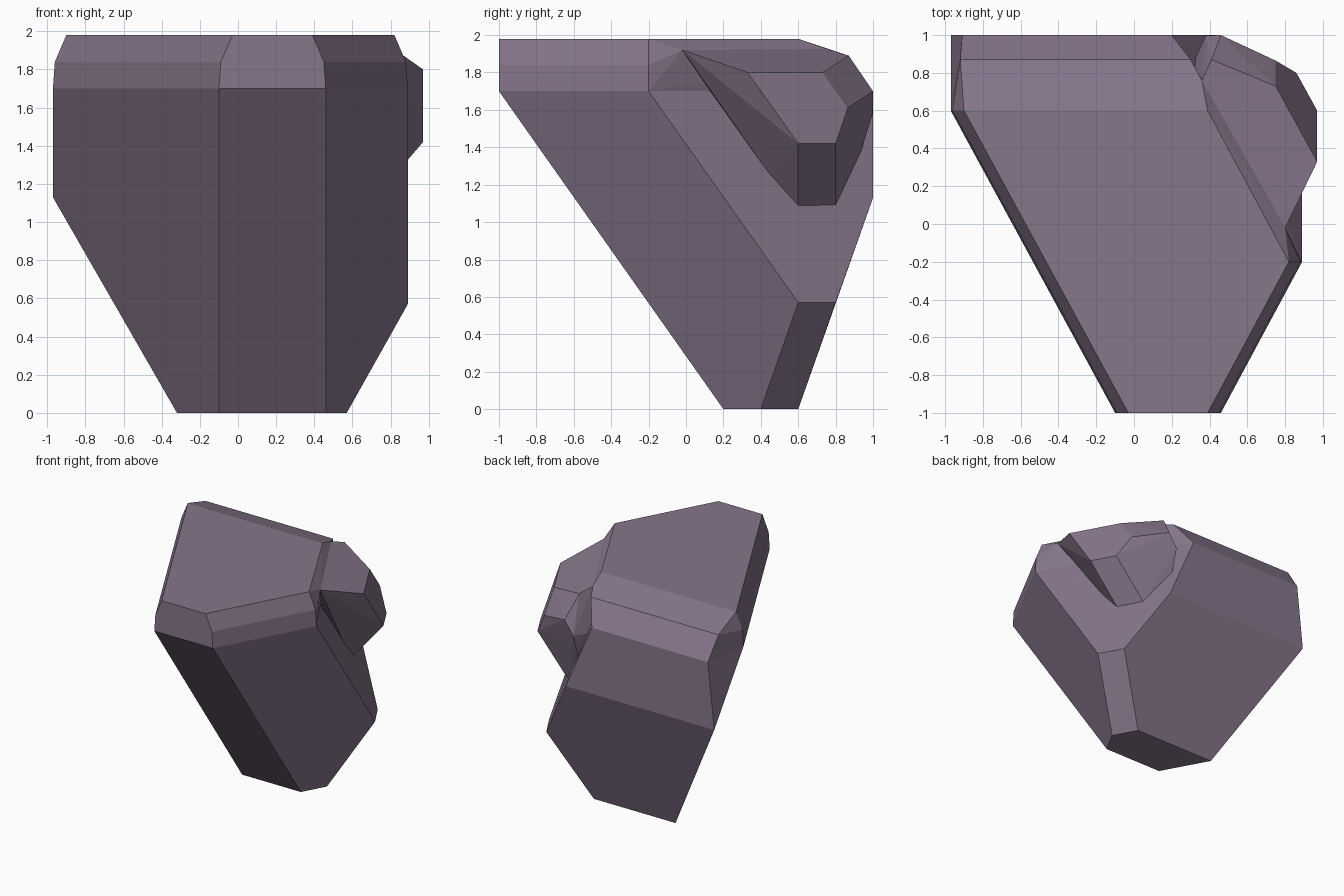
import bpy, bmesh, math

if "Cube" in bpy.data.objects:
    bpy.data.objects.remove(bpy.data.objects["Cube"])

mat = bpy.data.materials.new("dusky_stone")
mat.diffuse_color = (0.24, 0.18, 0.26, 1)
mat.use_nodes = True
mat.node_tree.nodes["Principled BSDF"].inputs["Base Color"].default_value = mat.diffuse_color


def hull(bm, pts):
    """Add the convex hull of a few corner points to bm."""
    vs = [bm.verts.new(p) for p in pts]
    res = bmesh.ops.convex_hull(bm, input=vs)
    loose = {v for v in res["geom_interior"] + res["geom_unused"]
             if isinstance(v, bmesh.types.BMVert) and v.is_valid}
    bmesh.ops.delete(bm, geom=list(loose), context='VERTS')


def make(name, bm):
    bmesh.ops.recalc_face_normals(bm, faces=bm.faces)
    me = bpy.data.meshes.new(name)
    bm.to_mesh(me)
    bm.free()
    me.materials.append(mat)
    ob = bpy.data.objects.new(name, me)
    bpy.context.collection.objects.link(ob)
    return ob


# Shared shoulder outline at z = 1.7
ring = [(x, y, 1.7) for x, y in
        [(-.10, -1), (.46, -1), (.89, -.2), (.20, 1), (-.91, 1), (-.97, .6)]]

bm = bmesh.new()
# Tapering lower body
hull(bm, ring + [
    (-.10, .2, 0), (.46, .2, 0), (.57, .4, 0), (.46, .6, 0), (-.32, .6, 0),
    (.89, .6, .57), (.775, .8, .57), (.45, 1, 1.13), (-.97, 1, 1.13),
    (-.91, 1, 1.6)])
# Bevelled crown
hull(bm, ring + [
    (-.09, -1, 1.84), (.45, -1, 1.84), (.88, -.2, 1.84), (-.96, .6, 1.84),
    (-.03, -1, 1.98), (.39, -1, 1.98), (.82, -.2, 1.98), (.39, .6, 1.98),
    (-.90, .6, 1.98), (-.92, .87, 1.89),
    (.80, -.02, 1.92), (.36, .76, 1.925), (.30, .87, 1.89)])
# Join the two at the shoulder without an inner wall
caps = [f for f in bm.faces if all(abs(v.co.z - 1.7) < 1e-4 for v in f.verts)]
bmesh.ops.delete(bm, geom=caps, context='FACES')
bmesh.ops.remove_doubles(bm, verts=bm.verts, dist=1e-4)
bmesh.ops.dissolve_limit(bm, angle_limit=math.radians(1.5),
                         verts=bm.verts, edges=bm.edges)
body = make("rock_body", bm)

# Raised knob on the right rear corner
bm = bmesh.new()
hull(bm, [
    (.97, .33, 1.80), (.97, .6, 1.42), (.86, .8, 1.42), (.75, .865, 1.61),
    (.75, .73, 1.80),
    (.80, -.02, 1.92), (.36, .76, 1.925), (.41, .87, 1.89), (.46, 1, 1.70),
    (.70, .13, 1.70), (.70, .45, 1.25), (.68, .6, 1.08), (.565, .8, 1.08),
    (.376, .93, 1.36), (.38, .998, 1.58), (.20, .6, 1.55)])
bmesh.ops.dissolve_limit(bm, angle_limit=math.radians(1.5),
                         verts=bm.verts, edges=bm.edges)
knob = make("rock_knob", bm)

# Fuse knob into the body
mod = body.modifiers.new("fuse", 'BOOLEAN')
mod.operation = 'UNION'
mod.solver = 'EXACT'
mod.object = knob
bpy.context.view_layer.objects.active = body
body.select_set(True)
bpy.ops.object.modifier_apply(modifier="fuse")
bpy.data.objects.remove(knob)
